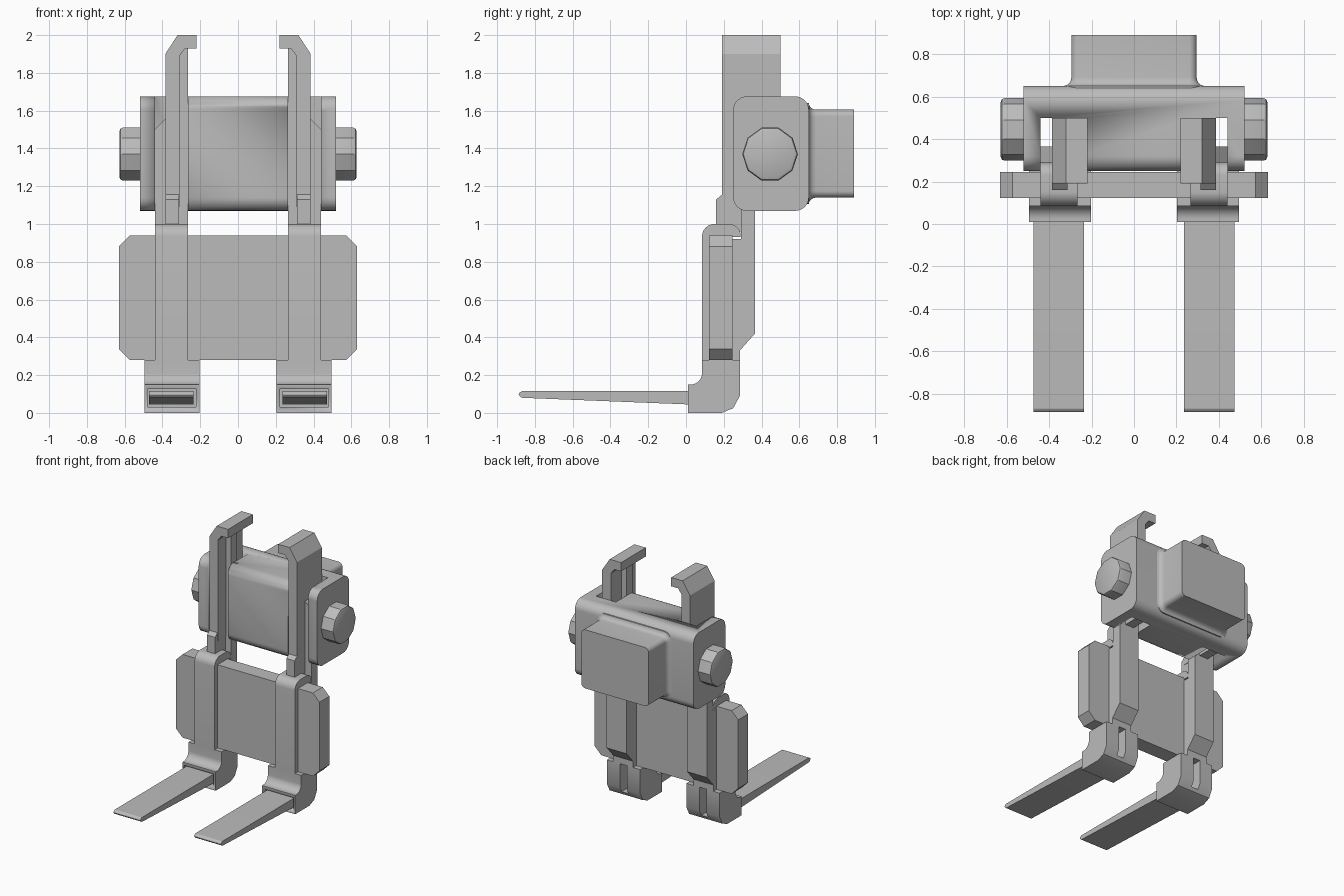
import bpy, bmesh, math
from mathutils import Vector

if "Cube" in bpy.data.objects:
    bpy.data.objects.remove(bpy.data.objects["Cube"], do_unlink=True)

grey = bpy.data.materials.new("light grey")
grey.use_nodes = True
grey.diffuse_color = (0.5, 0.5, 0.5, 1)
grey.node_tree.nodes["Principled BSDF"].inputs["Base Color"].default_value = (0.5, 0.5, 0.5, 1)


def rounded(points, steps=6):
    """Turn (a, b, radius) corners into a smooth outline."""
    out = []
    for i, p in enumerate(points):
        c = Vector(p[:2])
        if len(p) < 3:
            out.append(c)
            continue
        u = (Vector(points[i - 1][:2]) - c).normalized()
        v = (Vector(points[(i + 1) % len(points)][:2]) - c).normalized()
        half = u.angle(v) / 2
        reach = p[2] / math.tan(half)
        centre = c + (u + v).normalized() * p[2] / math.sin(half)
        start, end = c + u * reach - centre, c + v * reach - centre
        for k in range(steps + 1):
            t = k / steps
            out.append(centre + (start * (1 - t) + end * t).normalized() * p[2])
    return out


def rect(a0, a1, b0, b1, r=0):
    corners = [(a0, b0), (a1, b0), (a1, b1), (a0, b1)]
    return [c + (r,) for c in corners] if r else corners


def finish(name, bm, mirror):
    bmesh.ops.recalc_face_normals(bm, faces=bm.faces)
    mesh = bpy.data.meshes.new(name)
    bm.to_mesh(mesh)
    bm.free()
    mesh.materials.append(grey)
    ob = bpy.data.objects.new(name, mesh)
    bpy.context.collection.objects.link(ob)
    bpy.ops.object.select_all(action="DESELECT")
    bpy.context.view_layer.objects.active = ob
    ob.select_set(True)
    bpy.ops.object.shade_smooth_by_angle(angle=math.radians(32))
    if mirror:
        ob.modifiers.new("mirror", "MIRROR")
    return ob


def prism(name, points, lo, hi, axis="x", mirror=True):
    """Extrude a profile along x (points are y, z) or along y (points are x, z)."""
    bm = bmesh.new()
    place = (lambda p, d: (d, p[0], p[1])) if axis == "x" else (lambda p, d: (p[0], d, p[1]))
    outline = rounded(points)
    ends = [[bm.verts.new(place(p, d)) for p in outline] for d in (lo, hi)]
    for ring in ends:
        bm.faces.new(ring)
    n = len(outline)
    for i in range(n):
        j = (i + 1) % n
        bm.faces.new((ends[0][i], ends[0][j], ends[1][j], ends[1][i]))
    return finish(name, bm, mirror)


def loft(name, rings, mirror=False):
    """Bridge a list of 3D loops and cap the ends."""
    bm = bmesh.new()
    loops = [[bm.verts.new(p) for p in ring] for ring in rings]
    n = len(loops[0])
    for a, b in zip(loops, loops[1:]):
        for i in range(n):
            j = (i + 1) % n
            bm.faces.new((a[i], a[j], b[j], b[i]))
    bm.faces.new(loops[0])
    bm.faces.new(loops[-1])
    return finish(name, bm, mirror)


def cut(ob, cutter):
    mod = ob.modifiers.new("cut", "BOOLEAN")
    mod.operation = "DIFFERENCE"
    mod.solver = "EXACT"
    mod.object = cutter
    bpy.context.view_layer.objects.active = ob
    bpy.ops.object.modifier_move_to_index(modifier=mod.name, index=0)
    bpy.ops.object.modifier_apply(modifier=mod.name)
    bpy.data.objects.remove(cutter, do_unlink=True)


# Housing with two open slots for the masts
housing = prism("housing", rect(0.25, 0.65, 1.07, 1.675, 0.07), -0.52, 0.52, mirror=False)
for s in (-1, 1):
    cut(housing, prism("slot_cutter", rect(0.1, 0.5, 0.9, 1.8),
                       min(s * 0.265, s * 0.44), max(s * 0.265, s * 0.44), mirror=False))

# Rear box with a flared root
rings = []
flare = [(0.64, 0.035)] + [(0.69 - 0.04 * math.cos(a), 0.035 * (1 - math.sin(a)))
                           for a in (0, 0.4, 0.8, 1.2, math.pi / 2)] + [(0.89, 0)]
for y, g in flare:
    outline = rounded(rect(-0.295 - g, 0.295 + g, 1.14 - g, 1.605 + g, 0.035 + g))
    rings.append([(p.x, y, p.y) for p in outline])
loft("rear_box", rings)

# Ten-sided side knobs with softened rims
rings = []
for x, r in ((0.51, 0.147), (0.61, 0.147), (0.622, 0.142), (0.628, 0.128)):
    rings.append([(x, 0.445 + r * math.cos(k * math.tau / 10), 1.37 + r * math.sin(k * math.tau / 10))
                  for k in range(10)])
loft("side_knob", rings, mirror=True)

# Hooked guide arms
prism("hook_arm", [(0.31, 1.09), (0.385, 1.09), (0.385, 1.9), (0.32, 2.0), (0.22, 2.0),
                   (0.22, 1.93), (0.28, 1.93), (0.31, 1.89)], 0.19, 0.5, axis="y")
prism("arm_foot", [(0.16, 0.96), (0.29, 0.96), (0.29, 1.155), (0.19, 1.155), (0.16, 1.13)],
      0.313, 0.385)

# Masts behind the arms
prism("mast", [(0.265, 0.9), (0.44, 0.9), (0.44, 1.5), (0.385, 1.555), (0.31, 1.555),
               (0.31, 1.93), (0.265, 1.93)], 0.29, 0.365, axis="y")
prism("mast_base", [(0.24, 0.28), (0.285, 0.28), (0.285, 0.33), (0.365, 0.42), (0.365, 0.92),
                    (0.24, 0.92)], 0.265, 0.44)

# Wide plate with clipped corners
c = 0.058
prism("carriage_plate", [(-0.63 + c, 0.28), (0.63 - c, 0.28), (0.63, 0.28 + c), (0.63, 0.94 - c),
                         (0.63 - c, 0.94), (-0.63 + c, 0.94), (-0.63, 0.94 - c), (-0.63, 0.28 + c)],
      0.122, 0.245, axis="y", mirror=False)

# Straps that hook over the plate
prism("strap", [(0.085, 0.27), (0.13, 0.27), (0.13, 0.93), (0.29, 0.93), (0.285, 1.0, 0.06),
                (0.085, 1.0, 0.065)], 0.265, 0.44)

# Curved feet with a rear groove and a front pocket
foot = prism("foot", [(0.085, 0.28), (0.085, 0.15, 0.06), (0.01, 0.15), (0.01, 0),
                      (0.19, 0), (0.25, 0.025), (0.285, 0.09), (0.285, 0.28)], 0.203, 0.495)
cut(foot, prism("groove_cutter", rect(0.17, 0.4, 0.05, 0.4), 0.32, 0.38, mirror=False))
cut(foot, prism("pocket_cutter", rect(-0.1, 0.05, 0.03, 0.127), 0.222, 0.48, mirror=False))

# Tapered fork tines
prism("fork", [(0.06, 0.115), (0.06, 0.043), (-0.87, 0.08, 0.015), (-0.89, 0.1, 0.008),
               (-0.87, 0.115, 0.012)], 0.235, 0.472)
